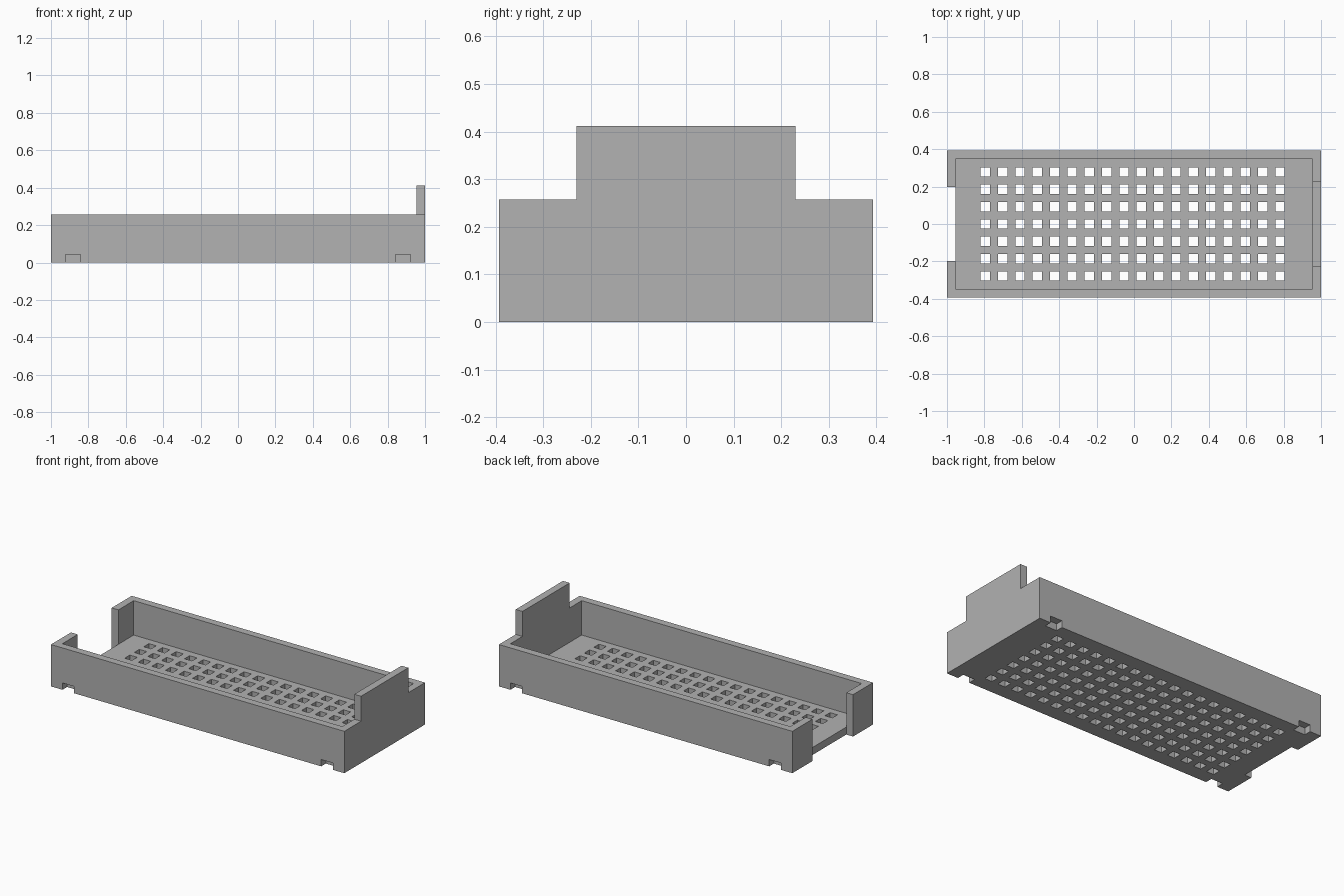
import bpy
import bmesh
from mathutils import Vector

if "Cube" in bpy.data.objects:
    bpy.data.objects.remove(bpy.data.objects["Cube"], do_unlink=True)

# Main dimensions
L, W = 1.0, 0.393          # half length and half width
RIM, TOP = 0.258, 0.412    # side wall height and end plate height
T = 0.046                  # wall and floor thickness
PLATE, GAP = 0.23, 0.198   # half widths of the end plate and the open end
PITCH, HOLE = 0.0927, 0.05
OVER = 0.1                 # cutter overshoot

grey = bpy.data.materials.new("grey plastic")
grey.use_nodes = True
grey.diffuse_color = (0.445, 0.445, 0.445, 1)
grey.node_tree.nodes["Principled BSDF"].inputs["Base Color"].default_value = grey.diffuse_color


def boxes(name, spans):
    """One object made of boxes, each given by two opposite corners."""
    bm = bmesh.new()
    for low, high in spans:
        low, high = Vector(low), Vector(high)
        verts = bmesh.ops.create_cube(bm, size=1)["verts"]
        bmesh.ops.scale(bm, vec=high - low, verts=verts)
        bmesh.ops.translate(bm, vec=(low + high) / 2, verts=verts)
    mesh = bpy.data.meshes.new(name)
    bm.to_mesh(mesh)
    bm.free()
    mesh.materials.append(grey)
    obj = bpy.data.objects.new(name, mesh)
    bpy.context.collection.objects.link(obj)
    return obj


def cut(target, name, spans):
    """Subtract boxes from the target and drop the cutter."""
    cutter = boxes(name, spans)
    cutter.hide_render = True
    mod = target.modifiers.new(name, "BOOLEAN")
    mod.operation = "DIFFERENCE"
    mod.solver = "EXACT"
    mod.object = cutter
    bpy.context.view_layer.objects.active = target
    bpy.ops.object.modifier_apply(modifier=name)
    bpy.data.objects.remove(cutter, do_unlink=True)


# Solid block that becomes the tray
tray = boxes("tray", [((-L, -W, 0), (L, W, TOP))])

# Lower everything to rim height except the end plate
cut(tray, "rim_cutter", [((-L - OVER, -W - OVER, RIM), (L - T, W + OVER, TOP + OVER))])
cut(tray, "shoulder_cutter", [
    ((0, -W - OVER, RIM), (L + OVER, -PLATE, TOP + OVER)),
    ((0, PLATE, RIM), (L + OVER, W + OVER, TOP + OVER))])

# Hollow interior and open end
cut(tray, "cavity_cutter", [((T - L, T - W, T), (L - T, W - T, TOP + OVER))])
cut(tray, "open_end_cutter", [((-L - OVER, -GAP, -OVER), (T - L, GAP, TOP + OVER))])

# Small notches under the long walls
cut(tray, "notch_cutter", [
    ((sx * 0.882 - 0.04, min(sy * (W - 0.045), sy * (W + OVER)), -OVER),
     (sx * 0.882 + 0.04, max(sy * (W - 0.045), sy * (W + OVER)), 0.042))
    for sx in (-1, 1) for sy in (-1, 1)])

# Grid of square drain holes in the floor
h = HOLE / 2
centres = [(-0.795 + i * PITCH, j * PITCH) for i in range(18) for j in range(-3, 4)]
cut(tray, "hole_cutter", [((x - h, y - h, -OVER), (x + h, y + h, OVER)) for x, y in centres])
